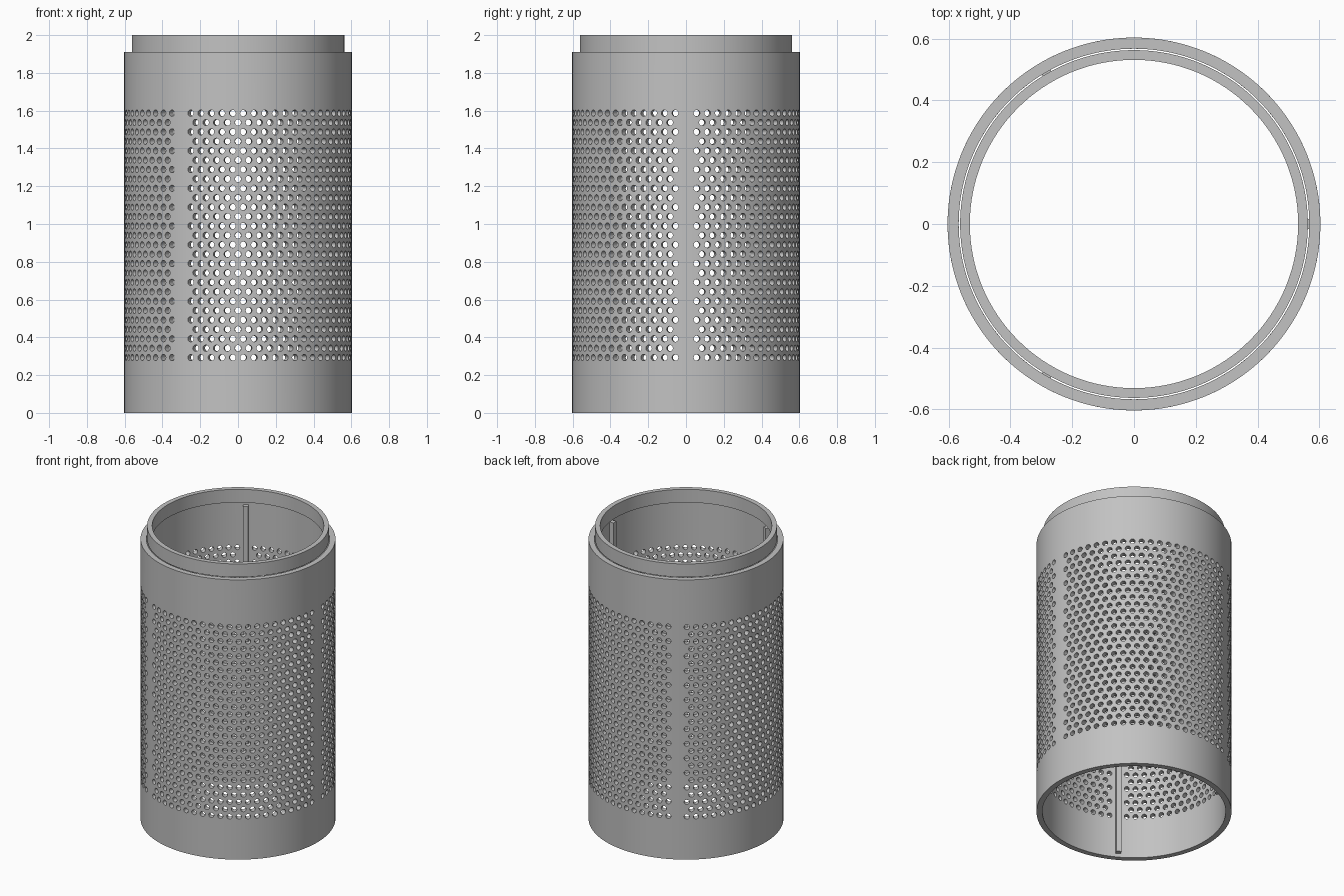
import bpy, bmesh
from math import sin, cos, pi, radians

cube = bpy.data.objects.get("Cube")
if cube:
    bpy.data.objects.remove(cube, do_unlink=True)

R_OUT, R_IN = 0.603, 0.567          # perforated shell radii
HEIGHT = 1.91
ROWS, COLS, RIBS = 27, 22, 3        # hole rows, pitches per panel, panels
Z_LOW, Z_HIGH = 0.293, 1.587        # first and last hole row
PITCH = 2 * pi / (RIBS * COLS)
ROW_H = (Z_HIGH - Z_LOW) / (ROWS - 1)
HOLE_R = 0.017

grey = bpy.data.materials.new("grey_metal")
grey.use_nodes = True
colour = (0.54, 0.54, 0.54, 1)
grey.diffuse_color = colour
grey.node_tree.nodes["Principled BSDF"].inputs["Base Color"].default_value = colour


def make_object(name, bm):
    mesh = bpy.data.meshes.new(name)
    bm.to_mesh(mesh)
    bm.free()
    mesh.materials.append(grey)
    ob = bpy.data.objects.new(name, mesh)
    bpy.context.collection.objects.link(ob)
    return ob


def smooth(ob):
    bpy.ops.object.select_all(action='DESELECT')
    ob.select_set(True)
    bpy.context.view_layer.objects.active = ob
    bpy.ops.object.shade_smooth_by_angle(angle=radians(35))


# Perforated shell: brick pattern of square cells with round holes
bm = bmesh.new()


def on_shell(a, z):
    return bm.verts.new((R_OUT * cos(a), R_OUT * sin(a), z))


def plain(a0, a1, z0, z1):
    steps = round((a1 - a0) / (PITCH / 4))
    for i in range(steps):
        p, q = a0 + i * PITCH / 4, a0 + (i + 1) * PITCH / 4
        bm.faces.new([on_shell(p, z0), on_shell(q, z0), on_shell(q, z1), on_shell(p, z1)])


SIDE = [(1, 0), (1, 1), (.5, 1), (0, 1), (-.5, 1), (-1, 1)]
BORDER = SIDE + [(-u, -v) for u, v in SIDE]


def holed_cell(a, z):
    n = len(BORDER)
    rim = [on_shell(a + HOLE_R / R_OUT * cos(2 * pi * i / n),
                    z + HOLE_R * sin(2 * pi * i / n)) for i in range(n)]
    edge = [on_shell(a + u * PITCH / 2, z + v * ROW_H / 2) for u, v in BORDER]
    for i in range(n):
        j = (i + 1) % n
        bm.faces.new([rim[i], edge[i], edge[j], rim[j]])


for panel in range(RIBS):
    start = panel * 2 * pi / RIBS
    for row in range(ROWS):
        z = Z_LOW + row * ROW_H
        shift = (row % 2) / 2
        for k in range(1, COLS - row % 2):
            holed_cell(start + (k + shift) * PITCH, z)
        # solid strip over each rib
        half = (0.5 + shift) * PITCH
        for z0 in (z - ROW_H / 2, z):
            plain(start - half, start + half, z0, z0 + ROW_H / 2)

plain(0, 2 * pi, 0, Z_LOW - ROW_H / 2)
plain(0, 2 * pi, Z_HIGH + ROW_H / 2, HEIGHT)
bmesh.ops.remove_doubles(bm, verts=bm.verts[:], dist=0.0005)
shell = make_object("perforated_shell", bm)
thick = shell.modifiers.new("thickness", 'SOLIDIFY')
thick.thickness = R_OUT - R_IN
thick.offset = -1
bpy.context.view_layer.objects.active = shell
bpy.ops.object.modifier_apply(modifier=thick.name)
smooth(shell)

# Collar ring at the top
bm = bmesh.new()
profile = [(0.531, HEIGHT), (0.5625, HEIGHT), (0.5625, 2), (0.531, 2)]
verts = [bm.verts.new((r, 0, z)) for r, z in profile]
edges = [bm.edges.new((verts[i], verts[(i + 1) % 4])) for i in range(4)]
bmesh.ops.spin(bm, geom=verts + edges, cent=(0, 0, 0), axis=(0, 0, 1),
               angle=2 * pi, steps=128, use_duplicate=False)
bmesh.ops.remove_doubles(bm, verts=bm.verts[:], dist=0.0005)
bmesh.ops.recalc_face_normals(bm, faces=bm.faces[:])
smooth(make_object("top_collar", bm))

# Three upright ribs inside the shell
for i in range(RIBS):
    bm = bmesh.new()
    bmesh.ops.create_cube(bm, size=1)
    bmesh.ops.scale(bm, vec=(0.032, 0.032, 1.855), verts=bm.verts[:])
    rib = make_object(f"inner_rib_{i + 1}", bm)
    angle = i * 2 * pi / RIBS
    rib.location = (0.553 * cos(angle), 0.553 * sin(angle), 0.9525)
    rib.rotation_euler.z = angle
